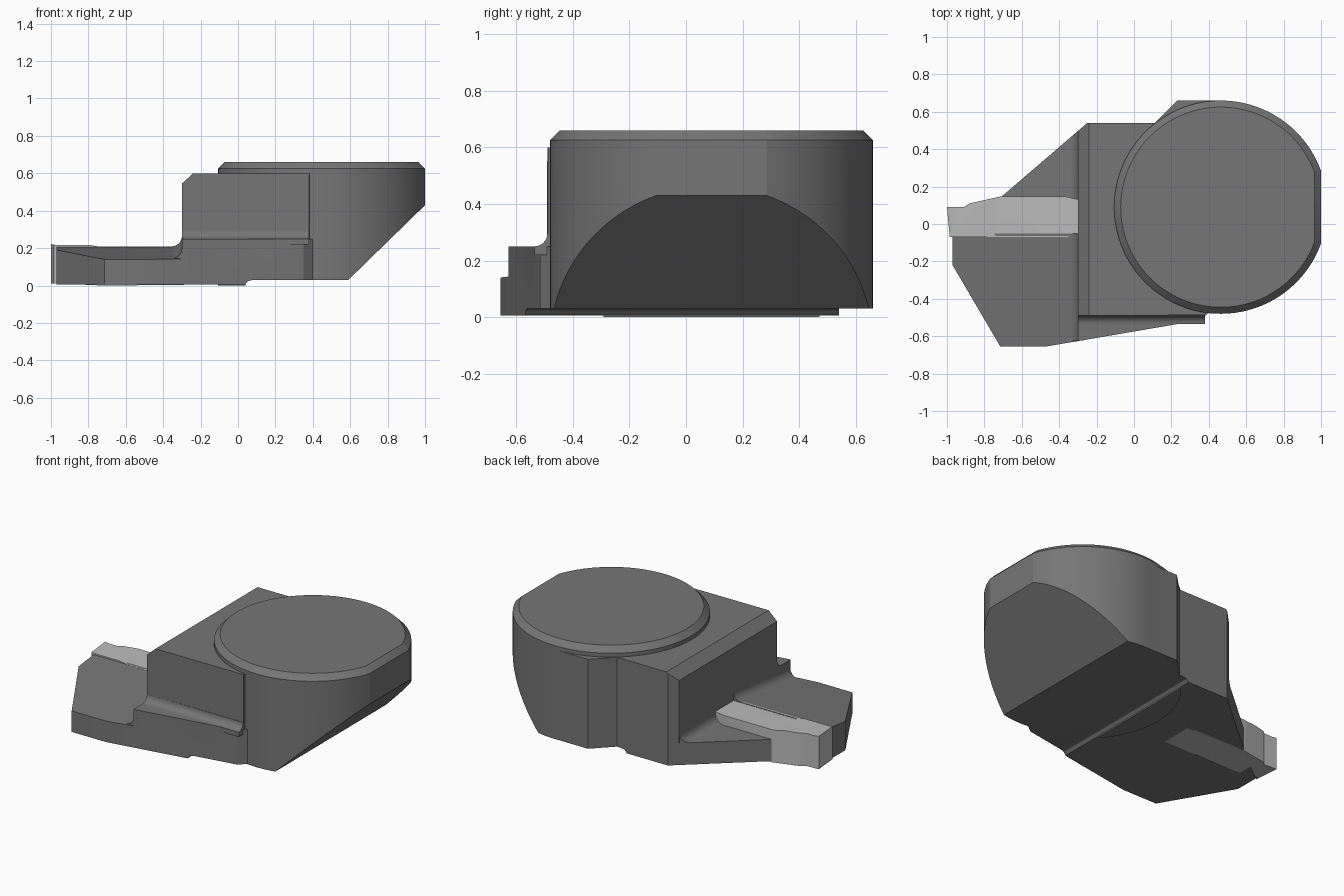
import bpy, bmesh, math

if "Cube" in bpy.data.objects:
    bpy.data.objects.remove(bpy.data.objects["Cube"])


def prism(name, pts, axis, a, b, warp=None, chamfer=0):
    """Extrude a 2D outline along an axis; optional vertex warp and top chamfer."""
    place = {'z': lambda u, v, w: (u, v, w),
             'y': lambda u, v, w: (u, w, v),
             'x': lambda u, v, w: (w, u, v)}[axis]
    bm = bmesh.new()
    lo = [bm.verts.new(place(u, v, a)) for u, v in pts]
    hi = [bm.verts.new(place(u, v, b)) for u, v in pts]
    bm.faces.new(lo)
    top = bm.faces.new(hi)
    for i in range(len(pts)):
        j = (i + 1) % len(pts)
        bm.faces.new((lo[i], lo[j], hi[j], hi[i]))
    bmesh.ops.recalc_face_normals(bm, faces=bm.faces[:])
    if chamfer:
        bmesh.ops.bevel(bm, geom=list(top.edges), offset=chamfer,
                        offset_type='OFFSET', segments=1, affect='EDGES')
    if warp:
        for v in bm.verts:
            v.co = warp(*v.co)
    me = bpy.data.meshes.new(name)
    bm.to_mesh(me)
    bm.free()
    ob = bpy.data.objects.new(name, me)
    bpy.context.collection.objects.link(ob)
    return ob


def boolean(ob, other, op):
    m = ob.modifiers.new(op, 'BOOLEAN')
    m.operation, m.object, m.solver = op, other, 'EXACT'
    bpy.context.view_layer.objects.active = ob
    bpy.ops.object.modifier_apply(modifier=m.name)
    bpy.data.objects.remove(other)


def finish(ob, grey):
    mat = bpy.data.materials.new(ob.name + "_grey")
    mat.diffuse_color = (grey, grey, grey, 1)
    mat.use_nodes = True
    mat.node_tree.nodes["Principled BSDF"].inputs["Base Color"].default_value = mat.diffuse_color
    ob.data.materials.clear()
    ob.data.materials.append(mat)
    bpy.ops.object.select_all(action='DESELECT')
    ob.select_set(True)
    bpy.context.view_layer.objects.active = ob
    bpy.ops.object.shade_smooth_by_angle(angle=math.radians(20))


def cove(u, v, r, n=8):
    """Concave fillet section with its wall at u (rising on the + side), floor at v."""
    arc = [(u - r + r * math.sin(t), v + r - r * math.cos(t))
           for t in (math.pi / 2 * i / n for i in range(n + 1))]
    return arc + [(u + .03, v + r), (u + .03, v - .03), (u - r, v - .03)]


BASE = .006
SLOPE = .115

# Round head with a flat on its right side and a chamfered rim
R, CX, CY = .57, .464, .09
a0 = math.acos((1 - CX) / R)
N = 110
circle = [(CX + R * math.cos(t), CY + R * math.sin(t))
          for t in (a0 + (2 * math.pi - 2 * a0) * i / N for i in range(N + 1))]
body = prism("holder_body", circle, 'z', 0, .66, chamfer=.035)

# Square block behind the head, with its upper left edge chamfered
block = prism("block", [(-.30, -.49), (.38, -.487), (.46, .09), (.46, .659), (.23, .66),
                        (.11, .54), (-.25, .54), (-.30, .497)], 'z', BASE, .60)
boolean(block, prism("edge_cut", [(-.32, .527), (-.22, .618), (-.32, .7)], 'y', -1, 1),
        'DIFFERENCE')
boolean(body, block, 'UNION')

# Front ledge and its fillet against the block
boolean(body, prism("ledge", [(-.30, -.626), (.35, -.515), (.40, -.475), (.40, 0), (-.30, 0)],
                    'z', BASE, .25), 'UNION')
boolean(body, prism("ledge_fillet", cove(-.49, .25, .045), 'x', -.30, .38), 'UNION')

# Low support plate: sloping front half and level back half
boolean(body, prism("front_plate", [(-.97, -.05), (-.97, -.22), (-.715, -.655), (-.47, -.655),
                                    (-.28, -.6225), (-.28, -.05)], 'z', BASE, .14,
                    warp=lambda x, y, z: (x, y, z + (SLOPE * (y + .655) if z > .1 else 0))),
        'UNION')
boolean(body, prism("back_plate", [(-.965, -.06), (-.25, -.06), (-.25, .54), (-.71, .145)],
                    'z', BASE, .145), 'UNION')

# Fillets where the plate meets the block
boolean(body, prism("front_fillet", cove(-.30, .14, .055), 'y', -.622, -.05,
                    warp=lambda x, y, z: (x, y, z + SLOPE * (y + .655))), 'UNION')
boolean(body, prism("back_fillet", cove(-.30, .145, .055), 'y', -.06, .496,
                    warp=lambda x, y, z: (x, y + (.86 * (x + .30) if y > 0 else 0), z)),
        'UNION')

# Underside: small step, then the slanted relief below the head
boolean(body, prism("underside_cut", [(.04, -.1), (.04, .008), (.055, .024), (.08, .03),
                                      (.59, .03), (1.2, .625), (1.2, -.1)], 'y', -1, 1),
        'DIFFERENCE')
finish(body, .18)

# Light cutting blade set into the plate
blade = prism("cutting_blade", [(-1, .09), (-.91, .09), (-.88, .11), (-.80, .128), (-.71, .148),
                                (-.37, .148), (-.29, .13), (-.29, -.07), (-.985, -.07)],
              'z', -.1, .4)
boolean(blade, prism("blade_side", [(-1.1, .012), (-.95, .01), (-.72, 0), (-.25, .004),
                                    (-.25, .208), (-.74, .208), (-.79, .216), (-.97, .216),
                                    (-1, .221), (-1.1, .221)], 'y', -1, 1), 'INTERSECT')
finish(blade, .5)
